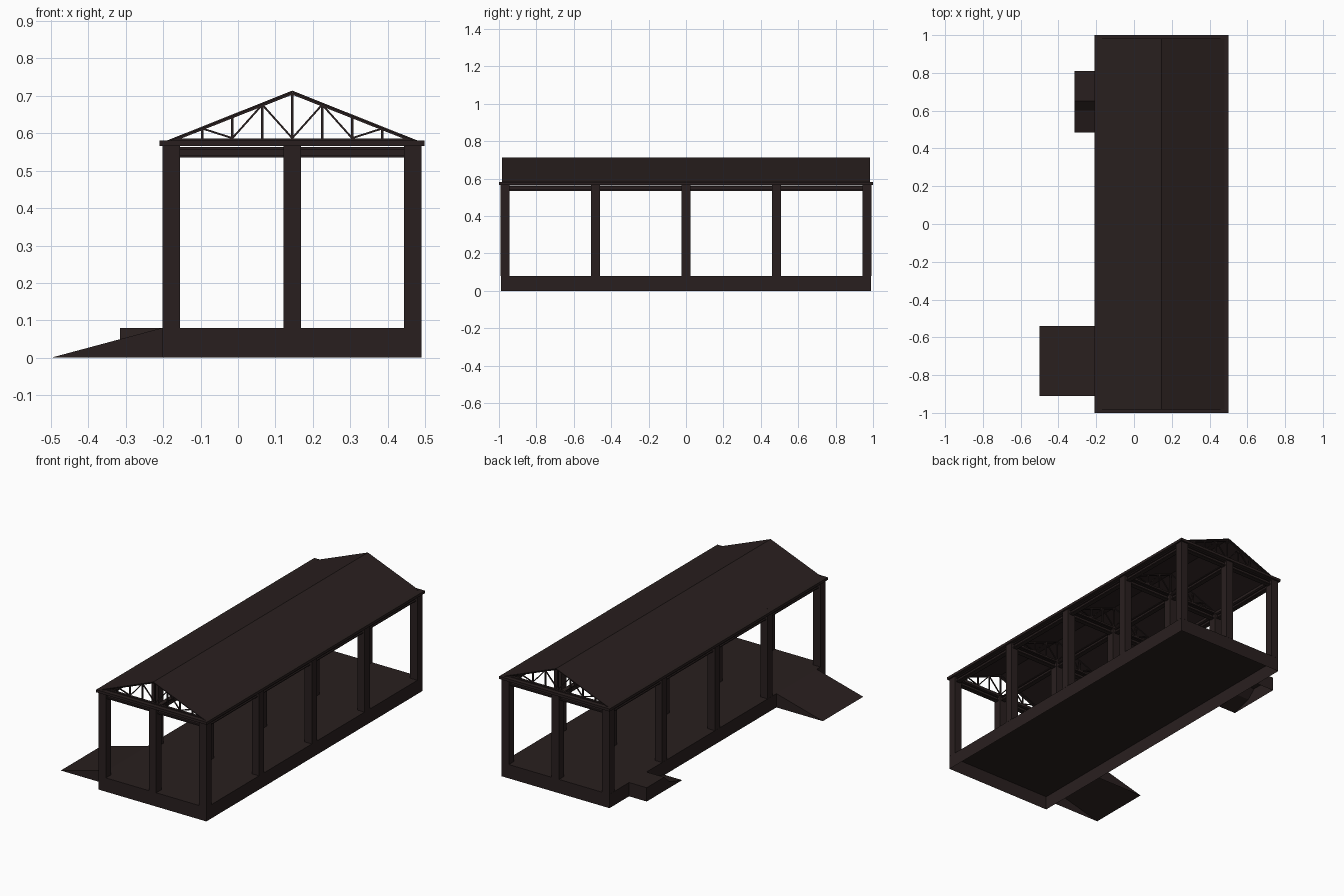
import bpy, bmesh, math
from mathutils import Vector

if "Cube" in bpy.data.objects:
    bpy.data.objects.remove(bpy.data.objects["Cube"])

mat = bpy.data.materials.new("dark_brown")
mat.diffuse_color = (0.022, 0.0138, 0.0133, 1)
mat.use_nodes = True
mat.node_tree.nodes["Principled BSDF"].inputs["Base Color"].default_value = mat.diffuse_color


def finish(name, bm, open_bottom):
    bmesh.ops.recalc_face_normals(bm, faces=bm.faces)
    if open_bottom:
        low = [f for f in bm.faces if all(v.co.z < 1e-4 for v in f.verts)]
        bmesh.ops.delete(bm, geom=low, context='FACES')
    me = bpy.data.meshes.new(name)
    bm.to_mesh(me)
    bm.free()
    me.materials.append(mat)
    ob = bpy.data.objects.new(name, me)
    bpy.context.collection.objects.link(ob)
    return ob


def prism(name, pts, axis, a, b, open_bottom=False):
    """Extrude a 2D profile along 'x' (pts = y,z) or 'y' (pts = x,z)."""
    bm = bmesh.new()
    put = (lambda p, t: (t, p[0], p[1])) if axis == 'x' else (lambda p, t: (p[0], t, p[1]))
    lo = [bm.verts.new(put(p, a)) for p in pts]
    hi = [bm.verts.new(put(p, b)) for p in pts]
    bm.faces.new(lo)
    bm.faces.new(hi[::-1])
    n = len(pts)
    for i in range(n):
        bm.faces.new((lo[i], lo[(i + 1) % n], hi[(i + 1) % n], hi[i]))
    return finish(name, bm, open_bottom)


def box(name, x0, x1, y0, y1, z0, z1, open_bottom=False):
    return prism(name, [(x0, z0), (x1, z0), (x1, z1), (x0, z1)], 'y', y0, y1, open_bottom)


def bar(name, p, q, w, y, depth):
    """Truss member between two (x, z) points in the plane at y."""
    p, q = Vector(p), Vector(q)
    d = (q - p).normalized()
    n = Vector((-d.y, d.x)) * w / 2
    prism(name, [p + n, q + n, q - n, p - n], 'y', y - depth / 2, y + depth / 2)


def i_beam(name, c, axis, a, b):
    """I-section lintel centred at c, running along the given axis."""
    right = [(0.013, 0.535), (0.013, 0.541), (0.004, 0.541),
             (0.004, 0.557), (0.013, 0.557), (0.013, 0.563)]
    pts = [(c + u, z) for u, z in right] + [(c - u, z) for u, z in right[::-1]]
    prism(name, pts, axis, a, b)


CX = 0.145
XS = (-0.178, CX, 0.467)
YS = (-0.967, -0.4835, 0, 0.4835, 0.967)
H = 0.0235

# floor shell, entry ramp and side landing with its slope, all open underneath
box("floor_slab", -0.202, 0.49, -0.99, 0.99, 0, 0.08, True)
prism("entry_ramp", [(-0.5, 0), (-0.202, 0), (-0.202, 0.08)], 'y', -0.91, -0.54, True)
prism("side_landing", [(0.485, 0), (0.81, 0), (0.81, 0.08), (0.65, 0.08), (0.60, 0.035)],
      'x', -0.315, -0.202, True)

# columns
for x in XS:
    for y in YS:
        box("column", x - H, x + H, y - H, y + H, 0.08, 0.566)

# lintel beams under the eaves, lengthwise and crosswise
for x in XS:
    i_beam("long_lintel", x, 'y', -0.975, 0.975)
for y in YS:
    i_beam("cross_lintel", y, 'x', XS[0], XS[2])

# eave frame
for x0, x1 in ((-0.21, -0.165), (0.454, 0.499)):
    box("eave_plate", x0, x1, -1, 1, 0.566, 0.581)
for y0 in (-1, 0.955):
    box("end_plate", -0.165, 0.454, y0, y0 + 0.045, 0.566, 0.581)

# trusses
HALF, BASE, RISE = 0.322, 0.581, 0.127


def top(dx):
    return BASE + RISE * (1 - dx / HALF)


for y in YS:
    box("bottom_chord", CX - HALF, CX + HALF, y - 0.007, y + 0.007, 0.576, 0.586)
    bar("king_post", (CX, BASE), (CX, top(0)), 0.007, y, 0.008)
    for s in (-1, 1):
        bar("top_chord", (CX + s * HALF, BASE), (CX, top(0)), 0.009, y, 0.014)
        for dx in (0.08, 0.16, 0.241):
            bar("truss_post", (CX + s * dx, BASE), (CX + s * dx, top(dx)), 0.007, y, 0.008)
        for a, b in ((0.08, 0), (0.08, 0.16), (0.241, 0.16)):
            bar("truss_brace", (CX + s * a, top(a)), (CX + s * b, 0.587), 0.005, y, 0.006)

# gabled roof sheet
prism("roof", [(CX - 0.334, 0.581), (CX, 0.714), (CX + 0.334, 0.581),
               (CX + 0.322, 0.581), (CX, 0.709), (CX - 0.322, 0.581)], 'y', -0.983, 0.983)
